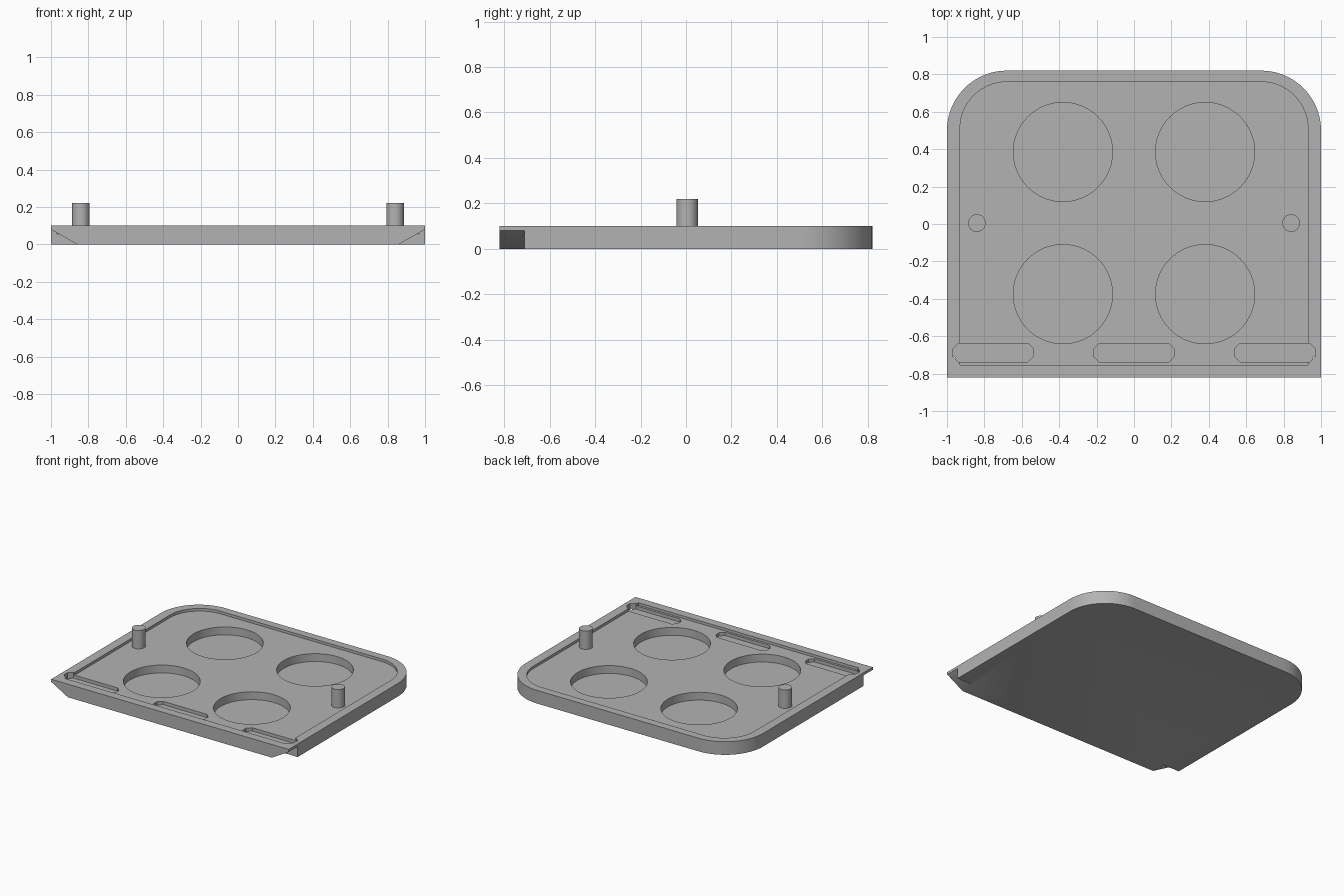
import bpy, bmesh, math
from mathutils import Vector

old = bpy.data.objects.get("Cube")
if old:
    bpy.data.objects.remove(old, do_unlink=True)

grey = bpy.data.materials.new("plain grey")
grey.use_nodes = True
GREY = (0.45, 0.45, 0.45, 1)
grey.diffuse_color = GREY
grey.node_tree.nodes["Principled BSDF"].inputs["Base Color"].default_value = GREY


def prism(name, outline, start, sweep):
    """Solid made by sweeping a closed 3D outline along a vector."""
    bm = bmesh.new()
    face = bm.faces.new([bm.verts.new(Vector(p) + Vector(start)) for p in outline])
    new = bmesh.ops.extrude_face_region(bm, geom=[face])["geom"]
    bmesh.ops.translate(bm, vec=sweep, verts=[g for g in new if isinstance(g, bmesh.types.BMVert)])
    bmesh.ops.recalc_face_normals(bm, faces=bm.faces)
    mesh = bpy.data.meshes.new(name)
    bm.to_mesh(mesh)
    bm.free()
    mesh.materials.append(grey)
    obj = bpy.data.objects.new(name, mesh)
    bpy.context.collection.objects.link(obj)
    return obj


def tray_outline(half, front, back, radius, steps=20):
    """Square front corners, rounded back corners."""
    pts = [(-half, front, 0), (half, front, 0)]
    for side, first in ((1, 0), (-1, 90)):
        for i in range(steps + 1):
            a = math.radians(first + 90 * i / steps)
            pts.append((side * (half - radius) + radius * math.cos(a),
                        back - radius + radius * math.sin(a), 0))
    return pts


def circle(radius, count):
    return [(radius * math.cos(math.tau * i / count), radius * math.sin(math.tau * i / count), 0)
            for i in range(count)]


def slot_outline(w, d, c):
    """Rectangle with clipped corners."""
    return [(-w, -d + c, 0), (-w + c, -d, 0), (w - c, -d, 0), (w, -d + c, 0),
            (w, d - c, 0), (w - c, d, 0), (-w + c, d, 0), (-w, d - c, 0)]


# Tray body
FLOOR = 0.08
tray = prism("tray", tray_outline(1, -0.82, 0.82, 0.32), (0, 0, 0), (0, 0, 0.1))

# Shallow recess inside the rim
cutters = [prism("recess_cutter", tray_outline(0.93, -0.755, 0.76, 0.25), (0, 0, FLOOR), (0, 0, 0.1))]

# Four round wells
for x in (-0.38, 0.38):
    for y in (-0.375, 0.385):
        cutters.append(prism("well_cutter", circle(0.265, 64), (x, y, 0.02), (0, 0, 0.2)))

# Three slots along the front
for x in (-0.753, 0, 0.753):
    cutters.append(prism("slot_cutter", slot_outline(0.216, 0.05, 0.03), (x, -0.688, 0.055), (0, 0, 0.2)))

# Sloped undercuts at the front corners
for s in (-1, 1):
    wedge = [(s * 0.86, 0, 0), (s * 1.035, 0, 0.1), (s * 1.035, 0, -0.1), (s * 0.86, 0, -0.1)]
    cutters.append(prism("undercut_cutter", wedge, (0, -0.9, 0), (0, 0.19, 0)))

for cutter in cutters:
    cutter.hide_render = True
    mod = tray.modifiers.new(cutter.name, "BOOLEAN")
    mod.operation = "DIFFERENCE"
    mod.solver = "EXACT"
    mod.object = cutter
bpy.context.view_layer.objects.active = tray
for mod in list(tray.modifiers):
    bpy.ops.object.modifier_apply(modifier=mod.name)
for cutter in cutters:
    bpy.data.objects.remove(cutter, do_unlink=True)

# Upright pegs
pegs = [prism(name, circle(0.047, 32), (x, 0.005, FLOOR - 0.01), (0, 0, 0.23 - FLOOR))
        for name, x in (("left_peg", 0.84), ("right_peg", -0.84))]

# Smooth the round walls, keep edges sharp
bpy.ops.object.select_all(action="DESELECT")
for obj in [tray] + pegs:
    obj.select_set(True)
bpy.ops.object.shade_smooth_by_angle(angle=math.radians(30))
